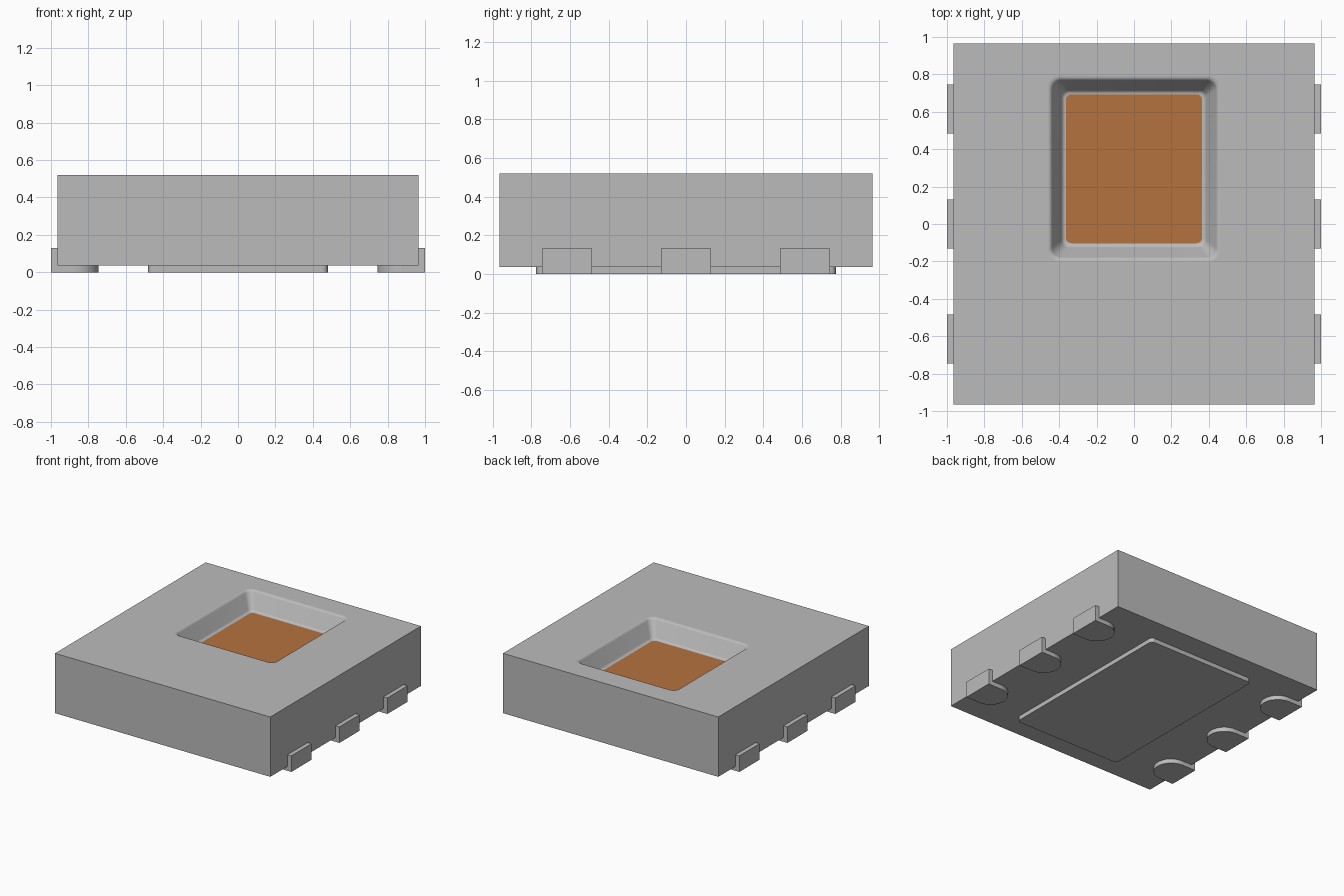
import bpy
import bmesh
from math import sin, cos, tan, pi, radians

default = bpy.data.objects.get("Cube")
if default:
    bpy.data.objects.remove(default, do_unlink=True)


def make_material(name, color):
    mat = bpy.data.materials.new(name)
    mat.use_nodes = True
    mat.diffuse_color = (*color, 1)
    mat.node_tree.nodes["Principled BSDF"].inputs["Base Color"].default_value = (*color, 1)
    return mat


grey = make_material("package grey", (0.5, 0.5, 0.5))
copper = make_material("copper orange", (0.46, 0.17, 0.05))


def rounded_rect(half_x, half_y, radius, center_y=0, steps=6):
    """Counter-clockwise outline with the same point count for every radius."""
    points = []
    for quarter, (sx, sy) in enumerate([(1, 1), (-1, 1), (-1, -1), (1, -1)]):
        for i in range(steps + 1):
            a = pi / 2 * (quarter + i / steps)
            points.append((sx * (half_x - radius) + radius * cos(a),
                           center_y + sy * (half_y - radius) + radius * sin(a)))
    return points


def loft(bm, rings):
    """Skin a stack of (outline, z) rings and close both ends."""
    loops = [[bm.verts.new((x, y, z)) for x, y in outline] for outline, z in rings]
    bands = []
    for low, high in zip(loops, loops[1:]):
        n = len(low)
        bands.append([bm.faces.new((low[i], low[(i + 1) % n], high[(i + 1) % n], high[i]))
                      for i in range(n)])
    bottom = bm.faces.new(loops[0][::-1])
    top = bm.faces.new(loops[-1])
    return bottom, bands, top


def finish(bm, name, materials):
    bmesh.ops.remove_doubles(bm, verts=bm.verts, dist=1e-5)
    mesh = bpy.data.meshes.new(name)
    bm.to_mesh(mesh)
    bm.free()
    for mat in materials:
        mesh.materials.append(mat)
    obj = bpy.data.objects.new(name, mesh)
    bpy.context.collection.objects.link(obj)
    return obj


BODY, BASE_Z, TOP_Z = 0.965, 0.035, 0.52

# Pocket wall profile: (offset from the floor edge, height above the floor)
depth, fillet, slope, steps = 0.14, 0.025, radians(65), 5
width = depth / tan(slope) + 2 * fillet * tan(slope / 2)
lower = [(fillet * sin(slope * i / steps), fillet * (1 - cos(slope * i / steps)))
         for i in range(steps + 1)]
upper = [(width - o, depth - h) for o, h in reversed(lower)]
profile = lower + upper

# Package body, running up the sides, over the top and down into the pocket
square = rounded_rect(BODY, BODY, 0)
rings = [(square, BASE_Z), (square, TOP_Z)]
for offset, height in reversed(profile):
    outline = rounded_rect(0.364 + offset, 0.398 + offset,
                           0.03 + 0.3 * offset, center_y=0.295)
    rings.append((outline, TOP_Z - depth + height))
bm = bmesh.new()
_, bands, floor = loft(bm, rings)
floor.material_index = 1
for band in bands[2:]:
    for face in band:
        face.smooth = True
finish(bm, "package_body", [grey, copper])

# Large thermal pad under the body
bm = bmesh.new()
pad = rounded_rect(0.48, 0.775, 0.03)
_, bands, _ = loft(bm, [(pad, 0), (pad, BASE_Z)])
finish(bm, "thermal_pad", [grey])


def make_lead(name, side, y):
    """Round-ended foot under the body with an upright tab on its side."""
    bm = bmesh.new()
    r, inner = 0.13, 0.745
    foot = [(BODY, -r), (BODY, r)]
    for i in range(17):
        a = pi / 2 + pi * i / 16
        foot.append((inner + r + r * cos(a), r * sin(a)))
    _, bands, _ = loft(bm, [(foot, 0), (foot, BASE_Z)])
    for face in bands[0][2:-1]:
        face.smooth = True
    tab = [(BODY, -r), (1, -r), (1, r), (BODY, r)]
    loft(bm, [(tab, 0), (tab, 0.13)])
    lead = finish(bm, name, [grey])
    lead.location.y = y
    lead.rotation_euler.z = 0 if side > 0 else pi


# Three leads along each side
for side, label in ((1, "left"), (-1, "right")):
    for place, y in (("front", -0.615), ("middle", 0), ("back", 0.615)):
        make_lead(f"{label}_{place}_lead", side, y)
